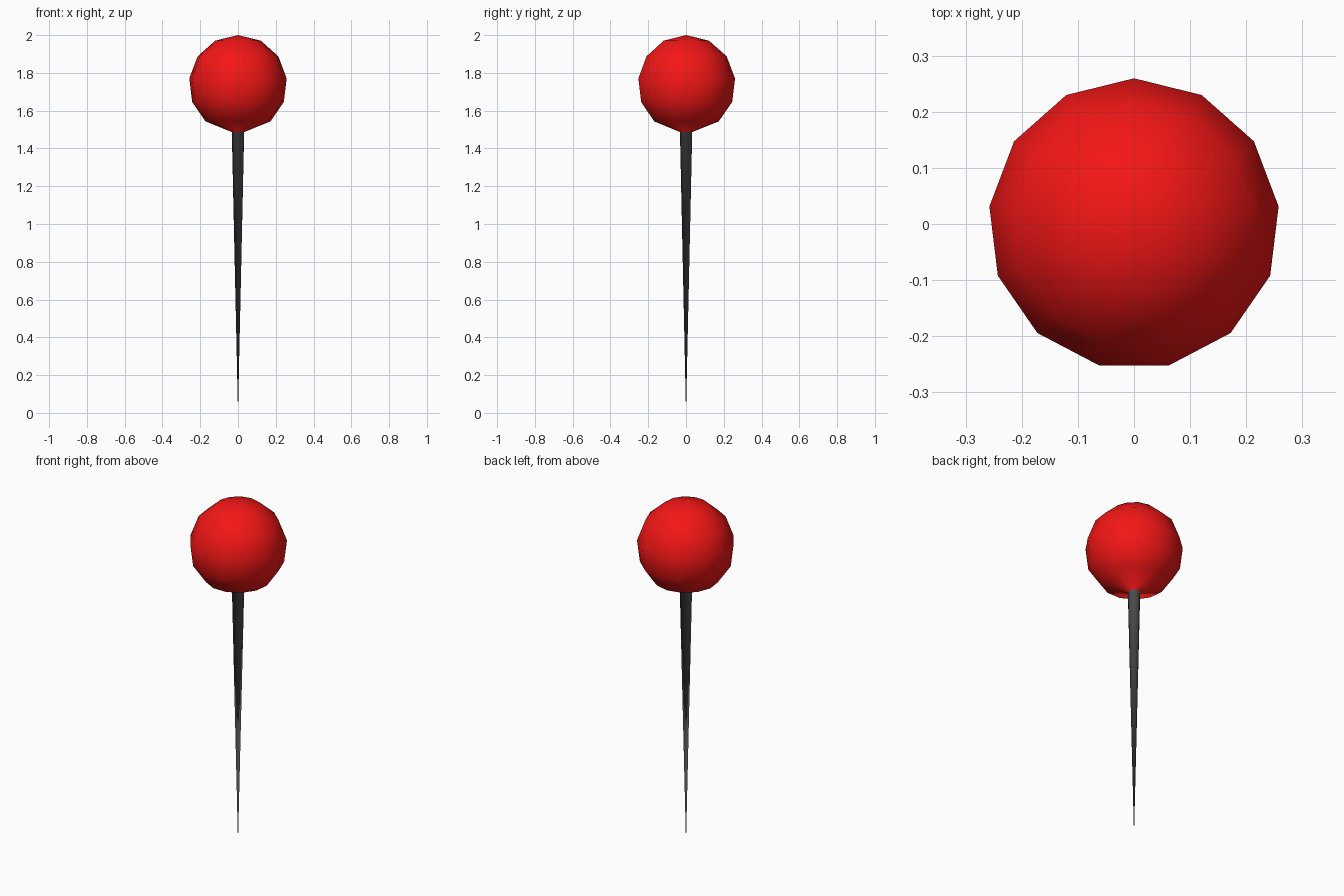
import bpy, bmesh
from math import sin, cos, tau

if "Cube" in bpy.data.objects:
    bpy.data.objects.remove(bpy.data.objects["Cube"])

SIDES = 13
R, CZ = 0.2615, 1.739      # head radius and centre height
NECK = (0.033, 1.487)      # where needle meets head


def material(name, rgb):
    m = bpy.data.materials.new(name)
    m.diffuse_color = (*rgb, 1.0)
    m.use_nodes = True
    m.node_tree.nodes["Principled BSDF"].inputs["Base Color"].default_value = m.diffuse_color
    return m


bm = bmesh.new()


def ring(r, z):
    # one corner points to +y, flat side to the front
    return [bm.verts.new((r * sin(tau * i / SIDES), r * cos(tau * i / SIDES), z))
            for i in range(SIDES)]


def bridge(a, b, mat):
    for i in range(SIDES):
        j = (i + 1) % SIDES
        bm.faces.new((a[i], a[j], b[j], b[i])).material_index = mat


def fan(tip, r, mat):
    for i in range(SIDES):
        bm.faces.new((tip, r[i], r[(i + 1) % SIDES])).material_index = mat


# round head: rings follow a 13-sided circle, last one pinched to the neck
rings = [ring(R * sin(tau * k / 13), CZ + R * cos(tau * k / 13)) for k in range(1, 6)]
rings.append(ring(*NECK))
fan(bm.verts.new((0, 0, 2.0)), rings[0], 0)
for a, b in zip(rings, rings[1:]):
    bridge(a, b, 0)

# tapered needle sharing the neck ring
fan(bm.verts.new((0, 0, 0)), rings[-1], 1)

bmesh.ops.recalc_face_normals(bm, faces=bm.faces)
for f in bm.faces:
    f.smooth = True

mesh = bpy.data.meshes.new("map_pin")
bm.to_mesh(mesh)
bm.free()
mesh.materials.append(material("red_head", (0.9, 0.008, 0.008)))
mesh.materials.append(material("dark_needle", (0.1, 0.1, 0.1)))
pin = bpy.data.objects.new("map_pin", mesh)
bpy.context.collection.objects.link(pin)
